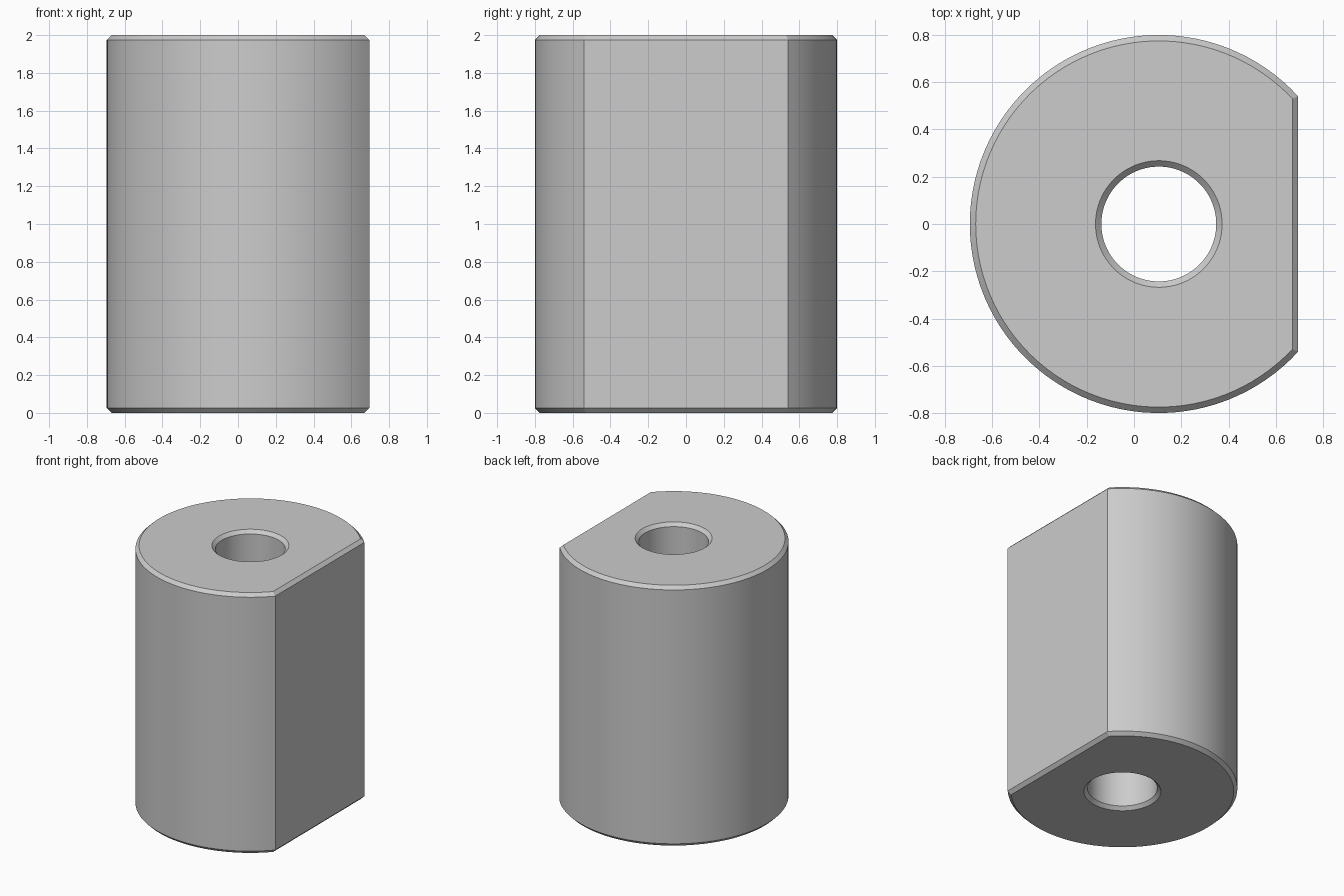
import bpy, bmesh, math

if "Cube" in bpy.data.objects:
    bpy.data.objects.remove(bpy.data.objects["Cube"])

HEIGHT, RADIUS, FLAT = 2.0, 0.80, 0.59   # body size, flat distance from the bore axis
BORE, CHAMFER = 0.243, 0.025
AXIS_X = 0.105                           # bore axis offset that centres the cut body
ARC, CHORD = 84, 24                      # segments on the round side and on the flat


def ring_angles(corner):
    """Angles round the axis: the flat first, then the long arc."""
    flat = [-corner + 2 * corner * i / CHORD for i in range(CHORD)]
    arc = [corner + (2 * math.pi - 2 * corner) * i / ARC for i in range(ARC)]
    return flat + arc


def d_ring(inset):
    """Round outline with one flat, offset inwards."""
    r, d = RADIUS - inset, FLAT - inset
    return [(d, d * math.tan(a)) if i < CHORD else (r * math.cos(a), r * math.sin(a))
            for i, a in enumerate(ring_angles(math.acos(d / r)))]


def bore_ring(r):
    return [(r * math.cos(a), r * math.sin(a))
            for a in ring_angles(math.acos(FLAT / RADIUS))]


# Closed cross-section: outer wall, top chamfers, bore, bottom chamfers
sections = [
    (d_ring(CHAMFER), 0), (d_ring(0), CHAMFER),
    (d_ring(0), HEIGHT - CHAMFER), (d_ring(CHAMFER), HEIGHT),
    (bore_ring(BORE + CHAMFER), HEIGHT), (bore_ring(BORE), HEIGHT - CHAMFER),
    (bore_ring(BORE), CHAMFER), (bore_ring(BORE + CHAMFER), 0),
]
bm = bmesh.new()
rings = [[bm.verts.new((x + AXIS_X, y, z)) for x, y in pts] for pts, z in sections]
for k, low in enumerate(rings):
    high = rings[(k + 1) % len(rings)]
    for i in range(len(low)):
        j = (i + 1) % len(low)
        bm.faces.new((low[i], low[j], high[j], high[i]))
bmesh.ops.recalc_face_normals(bm, faces=bm.faces)

mesh = bpy.data.meshes.new("flatted_sleeve")
bm.to_mesh(mesh)
bm.free()
sleeve = bpy.data.objects.new("flatted_sleeve", mesh)
bpy.context.collection.objects.link(sleeve)

grey = bpy.data.materials.new("light_grey")
grey.diffuse_color = (0.604, 0.604, 0.604, 1)
grey.use_nodes = True
grey.node_tree.nodes["Principled BSDF"].inputs["Base Color"].default_value = grey.diffuse_color
mesh.materials.append(grey)

# Smooth walls with crisp chamfers
bpy.context.view_layer.objects.active = sleeve
sleeve.select_set(True)
bpy.ops.object.shade_smooth_by_angle(angle=math.radians(30))
